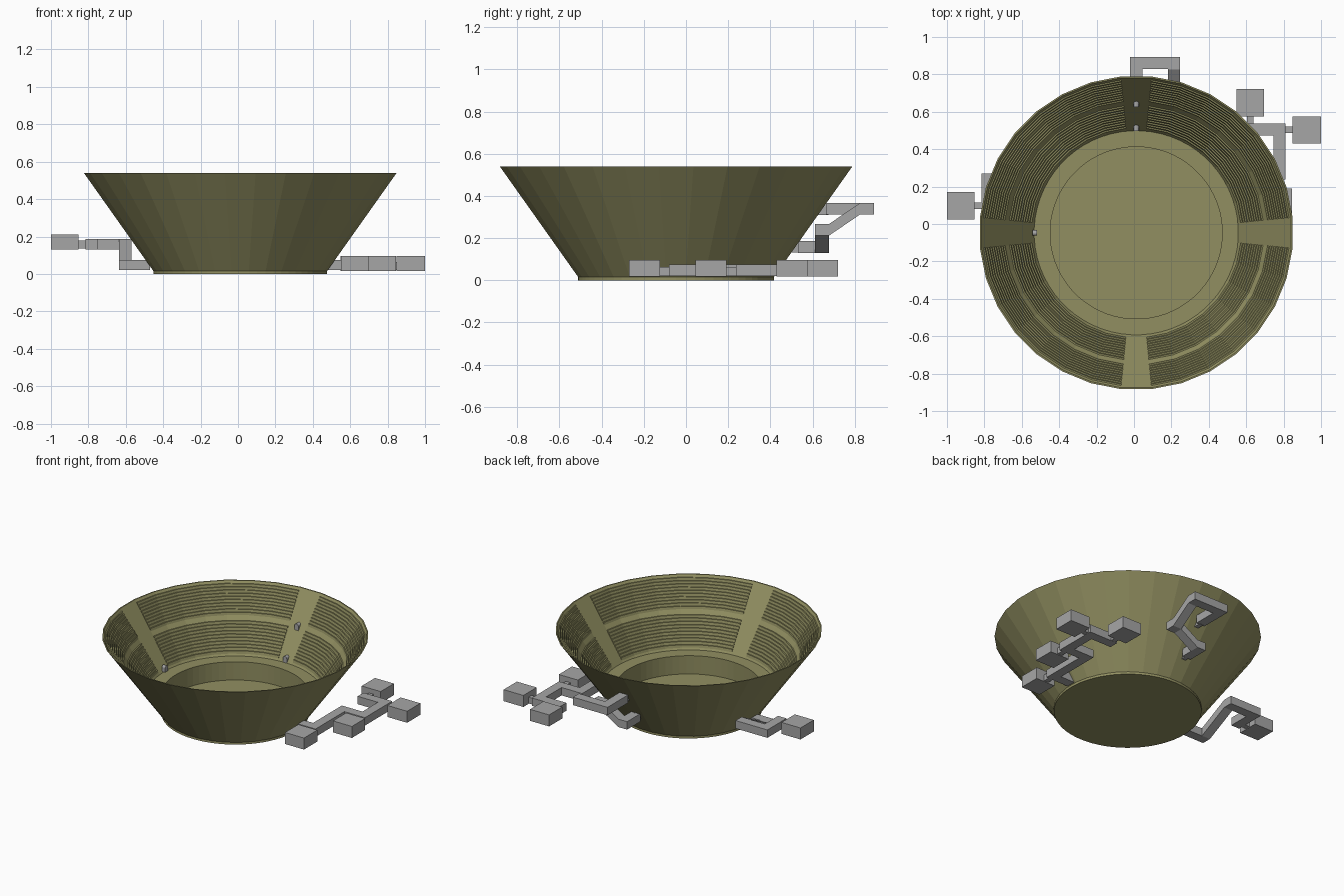
import bpy, bmesh, math
from mathutils import Vector

if "Cube" in bpy.data.objects:
    bpy.data.objects.remove(bpy.data.objects["Cube"])

CX, CY, SEG = 0.012, -0.047, 32


def material(name, r, g, b):
    m = bpy.data.materials.new(name)
    m.diffuse_color = (r, g, b, 1)
    m.use_nodes = True
    m.node_tree.nodes["Principled BSDF"].inputs["Base Color"].default_value = m.diffuse_color
    return m


olive = material("olive", 0.285, 0.275, 0.12)
grey = material("grey", 0.38, 0.38, 0.38)


def finish(name, bm, mat=grey):
    bmesh.ops.recalc_face_normals(bm, faces=bm.faces)
    me = bpy.data.meshes.new(name)
    bm.to_mesh(me)
    bm.free()
    ob = bpy.data.objects.new(name, me)
    bpy.context.collection.objects.link(ob)
    me.materials.append(mat)
    return ob


def skin(bm, rings, loop_around, caps=False):
    """Join successive closed cross-sections with quads."""
    n = len(rings[0])
    last = len(rings) if loop_around else len(rings) - 1
    for i in range(last):
        a, b = rings[i], rings[(i + 1) % len(rings)]
        for j in range(n):
            k = (j + 1) % n
            bm.faces.new((a[j], a[k], b[k], b[j]))
    if caps:
        bm.faces.new(rings[0])
        bm.faces.new(rings[-1][::-1])


def revolve(bm, profile, seg, first=0.5, count=None):
    """Turn a closed (radius, z) profile around the bowl centre."""
    rings = []
    for i in range(seg if count is None else count + 1):
        a = (i + first) * 2 * math.pi / seg
        rings.append([bm.verts.new((CX + r * math.cos(a), CY + r * math.sin(a), z))
                      for r, z in profile])
    skin(bm, rings, count is None, caps=count is not None)


def box(name, x0, x1, y0, y1, z0, z1):
    bm = bmesh.new()
    rings = [[bm.verts.new((x, y, z)) for x, y in ((x0, y0), (x1, y0), (x1, y1), (x0, y1))]
             for z in (z0, z1)]
    skin(bm, rings, False, caps=True)
    return finish(name, bm)


def corridor(name, path, hw=0.0325, hh=0.0275):
    """Square tunnel with mitred corners and upright walls."""
    bm = bmesh.new()
    pts = [Vector(p) for p in path]
    rings = []
    for i, p in enumerate(pts):
        d = []
        if i > 0:
            d.append((p - pts[i - 1]).xy.normalized())
        if i < len(pts) - 1:
            d.append((pts[i + 1] - p).xy.normalized())
        norms = [Vector((-v.y, v.x)) for v in d]
        m = sum(norms, Vector((0, 0))).normalized()
        m *= hw / m.dot(norms[0])
        rings.append([bm.verts.new((p.x + s * m.x, p.y + s * m.y, p.z + t * hh))
                      for s, t in ((-1, -1), (1, -1), (1, 1), (-1, 1))])
    skin(bm, rings, False, caps=True)
    return finish(name, bm)


# Bowl shell: outer cone, thin rim and sloping inside
R0, Z0, R1, Z1 = 0.548, 0.145, 0.832, 0.54
bm = bmesh.new()
revolve(bm, [(0.467, 0.016), (0.84, Z1), (R1, Z1), (R0, Z0), (0.467, 0.026)], SEG)
finish("bowl_shell", bm, olive)

# Base disc, and the round wall with its flat ledge
bm = bmesh.new()
rings = [[bm.verts.new((CX + 0.465 * math.cos(i * math.pi / 32),
                        CY + 0.465 * math.sin(i * math.pi / 32), z)) for i in range(64)]
         for z in (0, 0.018)]
skin(bm, rings, False, caps=True)
finish("arena_floor", bm, olive)
bm = bmesh.new()
revolve(bm, [(0.46, 0.018), (0.462, 0.018), (0.546, Z0), (0.46, Z0)], 64)
finish("arena_wall", bm, olive)


# Stepped seating: two tiers in four blocks, one facet left free for each aisle
def stair_profile(t0, t1, rows):
    at = lambda t: (R0 + (R1 - R0) * t, Z0 + (Z1 - Z0) * t)
    pts = [at(t0)]
    for i in range(rows):
        r, _ = at(t0 + (t1 - t0) * i / rows)
        r2, z2 = at(t0 + (t1 - t0) * (i + 1) / rows)
        pts += [(r + 0.4 * (r2 - r), z2), (r2, z2)]
    return pts


for tier, (t0, t1, rows) in {"lower": (0.03, 0.47, 10), "upper": (0.54, 0.96, 10)}.items():
    bm = bmesh.new()
    for q in range(4):
        revolve(bm, stair_profile(t0, t1, rows), SEG, q * 8 + 0.5, 7)
    finish(tier + "_seating", bm, olive)


# Small arched doorways on the aisles
def doorway(name, x, y, z, along, half, drop=0.028):
    bm = bmesh.new()
    prof = [(-0.015, -drop), (0.015, -drop)]
    prof += [(0.015 * math.cos(a), 0.013 + 0.015 * math.sin(a))
             for a in (i * math.pi / 8 for i in range(9))]
    rings = []
    for s in (-half, half):
        if along == "x":
            rings.append([bm.verts.new((x + s, y + u, z + v)) for u, v in prof])
        else:
            rings.append([bm.verts.new((x + u, y + s, z + v)) for u, v in prof])
    skin(bm, rings, False, caps=True)
    finish(name, bm)


doorway("left_doorway", -0.53, CY, 0.163, "x", 0.012, 0.014)
doorway("back_lower_doorway", CX, 0.52, 0.16, "y", 0.022)
doorway("back_upper_doorway", CX, 0.65, 0.338, "y", 0.025)

# Tunnels outside the bowl: level pieces with sloping ramps between them
corridor("left_corridor", [(-0.47, CY, 0.048), (-0.603, CY, 0.048), (-0.603, -0.013, 0.048),
                           (-0.603, 0.205, 0.158), (-0.603, 0.238, 0.158),
                           (-0.783, 0.238, 0.158), (-0.783, 0.06, 0.158)])
corridor("right_corridor", [(0.48, CY, 0.048), (0.62, CY, 0.048), (0.62, 0.27, 0.048),
                            (0.778, 0.27, 0.048), (0.778, 0.505, 0.048), (0.59, 0.505, 0.048)])
corridor("back_corridor", [(CX, 0.53, 0.158), (CX, 0.645, 0.158), (0.046, 0.645, 0.158),
                           (0.18, 0.645, 0.24), (0.213, 0.645, 0.24), (0.213, 0.679, 0.24),
                           (0.213, 0.826, 0.34), (0.213, 0.86, 0.34),
                           (CX, 0.86, 0.34), (CX, 0.665, 0.34)])

# Rooms (centre x, y, floor z) and the narrow links that join them to the corridors
rooms = {"left_room": (-0.927, 0.097, 0.13), "right_front_room": (0.624, -0.197, 0.017),
         "right_middle_room": (0.772, 0.118, 0.017), "right_back_room": (0.622, 0.648, 0.017),
         "right_outer_room": (0.924, 0.503, 0.017)}
for name, (x, y, z) in rooms.items():
    w = 0.073 if "outer" not in name else 0.076
    box(name, x - w, x + w, y - 0.073, y + 0.073, z, z + 0.08)

links = {"left_link": (-0.86, -0.81, 0.08, 0.115, 0.135),
         "right_front_link": (0.603, 0.637, -0.13, -0.075, 0.021),
         "right_middle_link": (0.755, 0.79, 0.185, 0.24, 0.021),
         "right_back_link": (0.605, 0.64, 0.53, 0.58, 0.021),
         "right_outer_link": (0.805, 0.853, 0.487, 0.521, 0.021)}
for name, (x0, x1, y0, y1, z) in links.items():
    box(name, x0, x1, y0, y1, z, z + 0.043)
